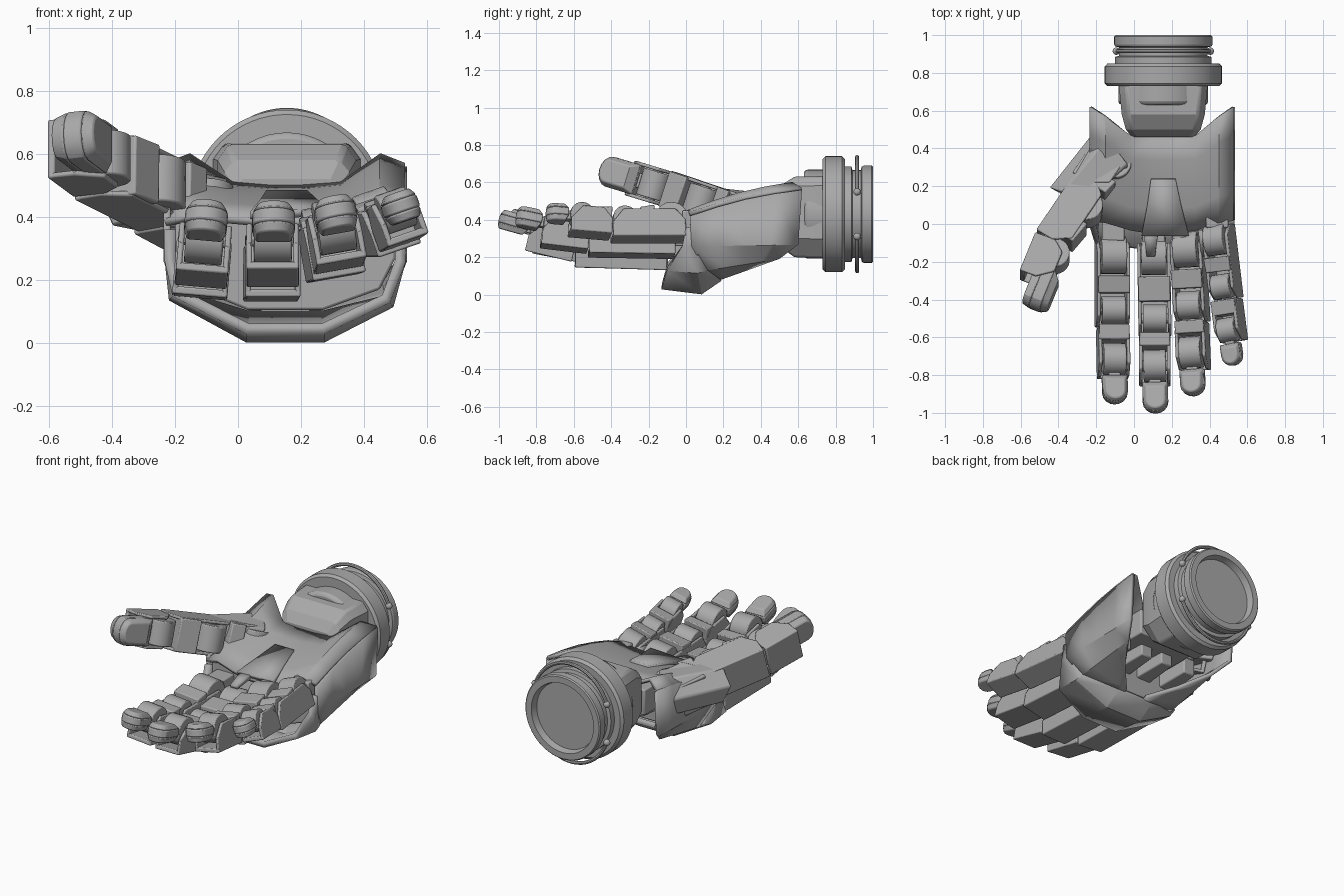
import bpy, bmesh, math
from mathutils import Vector as V

if "Cube" in bpy.data.objects:
    bpy.data.objects.remove(bpy.data.objects["Cube"])

grey = bpy.data.materials.new("satin_grey")
grey.diffuse_color = (0.4, 0.4, 0.4, 1)
grey.use_nodes = True
grey.node_tree.nodes["Principled BSDF"].inputs["Base Color"].default_value = grey.diffuse_color
CX, CZ = 0.155, 0.43            # wrist axis


def finish(name, bm, solid=0, bevel=0, up=False):
    bmesh.ops.recalc_face_normals(bm, faces=bm.faces)
    if up:
        bmesh.ops.reverse_faces(bm, faces=[f for f in bm.faces if f.normal.z < 0])
    me = bpy.data.meshes.new(name)
    bm.to_mesh(me)
    bm.free()
    me.materials.append(grey)
    ob = bpy.data.objects.new(name, me)
    bpy.context.collection.objects.link(ob)
    if solid:
        m = ob.modifiers.new("thickness", 'SOLIDIFY')
        m.thickness, m.offset = solid, 0
    if bevel:
        m = ob.modifiers.new("edges", 'BEVEL')
        m.width, m.segments, m.limit_method = bevel, 2, 'ANGLE'
        m.angle_limit = math.radians(40)
    return ob


def grid(bm, rows, closed=False, caps=False):
    """Skin rows of points with quads."""
    vs = [[bm.verts.new(p) for p in r] for r in rows]
    n = len(rows[0])
    for a, b in zip(vs, vs[1:]):
        for i in range(n if closed else n - 1):
            j = (i + 1) % n
            bm.faces.new((a[i], a[j], b[j], b[i]))
    if caps:
        bm.faces.new(vs[0])
        bm.faces.new(vs[-1])


def prism(bm, o, a, b, c, prof, lo, hi, taper=1):
    """Extrude a profile lying in axes a, b along axis c."""
    mid = V((sum(p[0] for p in prof), sum(p[1] for p in prof))) / len(prof)
    rows = []
    for h, k in ((lo, 1), (hi, taper)):
        q = [mid + (V(p) - mid) * k for p in prof]
        rows.append([o + a * p.x + b * p.y + c * h for p in q])
    grid(bm, rows, True, True)


def circle(r, n=24, u=0, v=0):
    return [(u + r * math.cos(2 * math.pi * i / n), v + r * math.sin(2 * math.pi * i / n)) for i in range(n)]


def finger(name, pts, w, hint, h, radii, cap, spans):
    """Open channels on barrel joints, ending in a rounded fingertip.
    spans: start and end of each channel past its first and last joint."""
    bm = bmesh.new()
    pts = [V(p) for p in pts]
    for i in range(3):
        o, d = pts[i], pts[i + 1] - pts[i]
        L = d.length
        d.normalize()
        s = V(hint).cross(d).normalized()
        n = d.cross(s)
        hw = w / 2 * (1 - 0.05 * i)
        hh = h * (1 - 0.08 * i)
        r = radii[i]
        # barrel joint with axle
        prism(bm, o, d, n, s, circle(r), -hw * 0.76, hw * 0.76)
        prism(bm, o, d, n, s, circle(r * 0.35, 12), -hw, hw)
        # side walls and back plate
        if i < len(spans):
            a, e = spans[i][0], L + spans[i][1]
            side = [(a, -hh), (e, -hh), (e, -hh * .35), (e - .06, .04), (a + .05, .04), (a, -.02)]
            for q in (-1, 1):
                prism(bm, o, d, n, s, side, q * hw, q * (hw - .018))
            prism(bm, o, d, n, s, [(a, -hh - .012), (e, -hh - .012), (e, -hh + .012), (a, -hh + .012)], -hw, hw)
        if i < 2:
            # solid bridge between the joints
            u, v = r + .01, L - radii[i + 1] - .015
            prism(bm, o, d, n, s, [(u, -hh), (v, -hh), (v, r * .6), (u, r * .75)], -hw * .96, hw * .96)
        else:
            # fingertip
            c = hw * 0.86
            prof = [(-c, r + .01), (c, r + .01)]
            k = min(c, .06)
            prof += [(c * math.cos(t * math.pi / 8), L - k + k * math.sin(t * math.pi / 8)) for t in range(9)]
            prism(bm, o, s, d, n, prof, -cap * .3, cap * .5)
            prism(bm, o, s, d, n, prof, cap * .5, cap, .72)
            prism(bm, o, s, d, n, prof, -cap * .3, -cap * .9, .8)
            prism(bm, o, d, n, s, [(0, -.03), (r + .03, -.03), (r + .03, .02), (0, .02)], -hw * .4, hw * .4)
    return finish(name, bm, bevel=.006)


def lean(deg):
    t = math.radians(deg)
    return (-math.sin(t), 0, math.cos(t))


R, S = (.1, .075, .085), ((-.07, .09), (.085, .085))
finger("index_finger", [(-.11, -.165, .28), (-.11, -.455, .285), (-.105, -.715, .335), (-.1, -.95, .41)], .175, lean(-5), .125, R, .055, S)
finger("middle_finger", [(.105, -.17, .265), (.11, -.5, .275), (.11, -.75, .335), (.115, -1, .405)], .175, lean(0), .12, R, .055, S)
finger("ring_finger", [(.28, -.13, .335), (.295, -.43, .34), (.305, -.68, .37), (.315, -.91, .42)], .17, lean(10), .12, R, .055, S)
finger("little_finger", [(.44, -.08, .40), (.47, -.33, .40), (.5, -.56, .42), (.53, -.75, .435)], .145, lean(19), .1,
       (.085, .065, .065), .05, ((-.07, .07), (.07, .06)))
# thumb, its open side turned toward the fingers
finger("thumb", [(-.1, .3, .42), (-.25, .08, .5), (-.42, -.17, .585), (-.535, -.45, .67)], .215, (.9, -.4, .12), .145,
       (.085, .085, .08), .075, ((-.05, -.1), (-.13, -.045), (-.06, -.15)))

# thumb root shell flaring over the palm edge
bm = bmesh.new()
grid(bm, [[(-.2, .47, .33), (-.22, .48, .44), (-.14, .46, .54), (-.03, .32, .52), (-.03, .22, .42)],
          [(-.4, .2, .37), (-.45, .19, .48), (-.38, .17, .57), (-.27, .1, .58), (-.28, .1, .4)]], True, True)
finish("thumb_root", bm, bevel=.01)

# side wings of the hand shell, mirrored across the hand
front = [(.525, .02, .42), (.525, .03, .26), (.475, .1, .135), (.27, .17, .085), (.225, .17, .085)]
back = [(.525, .62, .56), (.525, .6, .27), (.46, .5, .2), (.35, .34, .145), (.225, .2, .1)]
for name, flip in (("right_wing", 0), ("left_wing", 1)):
    bm = bmesh.new()
    rows = []
    for t in (0, .25, .5, .75, 1):
        row = [V(f).lerp(V(b), t) for f, b in zip(front, back)]
        row[0].z += .02 * math.sin(math.pi * t)
        rows.append([(.30 - p.x if flip else p.x, p.y, p.z) for p in row])
    grid(bm, rows)
    finish(name, bm, solid=.022)

# concave palm plate with raised rear corners
xs = [-.23, -.15, -.02, .1, .2, .33, .45, .525]
yb = [.62, .57, .47, .47, .47, .47, .57, .62]
zb = [.56, .59, .5, .49, .49, .5, .59, .56]
yf = [.02, .01, -.03, -.05, -.05, -.03, .01, .02]
zf = [.38, .4, .39, .38, .38, .40, .44, .43]
bm = bmesh.new()
grid(bm, [[(x, f + (b - f) * t, c + (d - c) * t + .02 * math.sin(math.pi * t))
           for x, f, b, c, d in zip(xs, yf, yb, zf, zb)] for t in (0, .25, .5, .75, 1)])
finish("palm_plate", bm, solid=.025, up=True)

# tapered centre panel and tabs between the fingers
X, Y, Z = V((1, 0, 0)), V((0, 1, 0)), V((0, 0, 1))
bm = bmesh.new()
grid(bm, [[(.09, .24, .473), (.22, .24, .473)], [(.07, .1, .442), (.25, .1, .445)], [(.04, -.06, .405), (.29, -.06, .415)]])
for x in (.09, .24, .38):
    grid(bm, [[(x - .04, -.03, .405), (x + .04, -.03, .41)], [(x - .022, -.17, .37), (x + .022, -.17, .375)]])
finish("palm_panel", bm, solid=.025, up=True)

# knuckle guard: faceted band wrapped under the hand
half = [[(.515, 0, .36), (.515, -.02, .26), (.47, -.1, .14), (.27, -.13, .045)],
        [(.515, .02, .36), (.515, .03, .26), (.48, .06, .125), (.27, .08, .018)],
        [(.515, .03, .36), (.515, .04, .26), (.475, .11, .14), (.27, .18, .088)]]
bm = bmesh.new()
rows = []
for r in half:
    left = [(.30 - x - (.025 if .4 < x < .5 else 0), y, z + (.02 if .4 < x < .5 else 0)) for x, y, z in reversed(r)]
    rows.append(r + left)
grid(bm, rows)
finish("knuckle_guard", bm, solid=.035)

# inner hand frame with tendon blocks leading to each finger
bm = bmesh.new()
O = V((0, 0, 0))
prism(bm, O, X, Z, Y, [(-.2, .2), (.03, .105), (.27, .105), (.45, .17), (.5, .27), (.5, .4), (-.2, .38)], .03, .17)
prism(bm, O, X, Z, Y, [(-.05, .3), (.35, .3), (.35, .46), (-.05, .46)], .17, .48)
for x, z, y in ((-.11, .29, -.09), (.105, .28, -.1), (.28, .34, -.06), (.44, .4, -.02)):
    prism(bm, V((x, 0, z)), X, Z, Y, [(-.06, -.08), (.06, -.08), (.06, .05), (-.06, .05)], y, .1)
for x in (-.1, .07, .22, .38):
    prism(bm, V((x, 0, .27)), X, Z, Y, [(-.05, -.05), (.05, -.05), (.05, .08), (-.05, .08)], .15, .38, .8)
finish("inner_frame", bm, bevel=.008)

# wrist joint: chamfered block tapering toward the hand
sec = [(-.22, .15), (-.185, .2), (.185, .2), (.22, .15), (.22, -.13), (.14, -.23), (-.14, -.23), (-.22, -.13)]
bm = bmesh.new()
grid(bm, [[(CX + x * k, y, CZ + z * q) for x, z in sec]
          for y, k, q in ((.46, .75, .45), (.5, .9, .75), (.58, 1.0, 1.0), (.74, 1.07, 1.02))], True, True)
finish("wrist_block", bm, bevel=.012)
bm = bmesh.new()
prism(bm, V((CX, 0, CZ)), X, Z, Y, circle(.238, 48), .63, .75)
finish("wrist_collar", bm, bevel=.02)

# turned wrist cuff with flange, groove and hollow rear face
prof = [(.02, .73), (.295, .73), (.31, .745), (.31, .835), (.295, .85), (.255, .85), (.255, .885), (.235, .89),
        (.235, .935), (.255, .94), (.26, .95), (.26, .993), (.253, 1.0), (.215, 1.0), (.205, .96), (.02, .96)]
bm = bmesh.new()
grid(bm, [[(CX + x, y, CZ + z) for x, z in circle(r, 64)] for r, y in prof], True, True)
finish("wrist_cuff", bm)

# two clip wires round the groove, with ball ends
bm = bmesh.new()
for q in (-1, 1):
    path, rows = [], []
    for i in range(33):
        t = math.radians(23 + 134 * i / 32)
        p = V((CX + .27 * math.cos(t), .915, CZ + q * .305 * math.sin(t)))
        out = V((math.cos(t), 0, q * math.sin(t)))
        path.append(p)
        rows.append([p + out * a + Y * b for a, b in circle(.011, 8)])
    grid(bm, rows, True, True)
    for p in (path[0], path[-1]):
        s = bmesh.ops.create_uvsphere(bm, u_segments=12, v_segments=8, radius=.02)
        bmesh.ops.translate(bm, verts=s["verts"], vec=p)
finish("clip_wires", bm)

# crisp smooth shading
for ob in bpy.context.scene.objects:
    ob.select_set(True)
    bpy.context.view_layer.objects.active = ob
bpy.ops.object.shade_smooth_by_angle(angle=math.radians(24))
